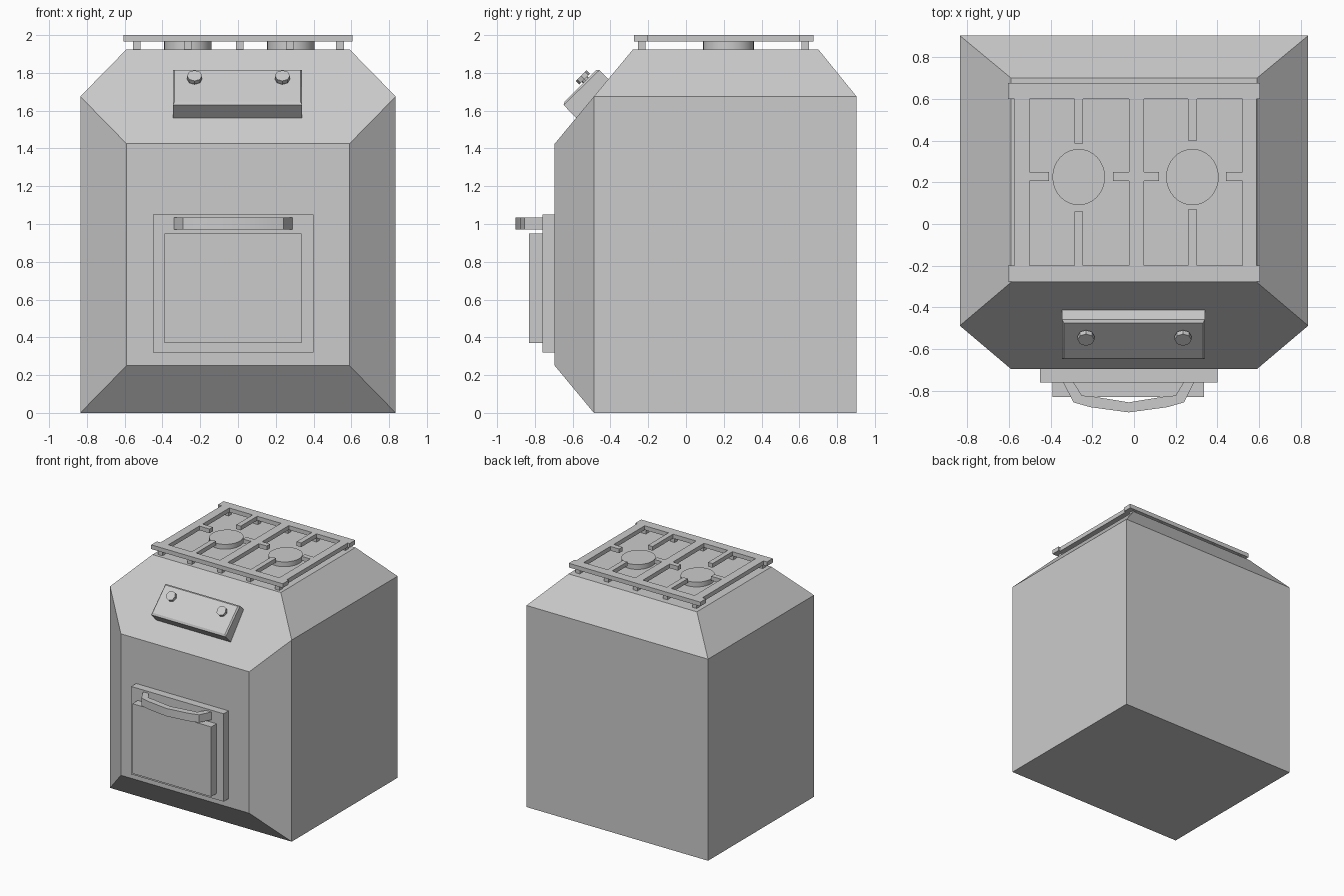
import bpy, bmesh
from math import pi
from mathutils import Matrix, Vector

if "Cube" in bpy.data.objects:
    bpy.data.objects.remove(bpy.data.objects["Cube"])


def finish(name, bm, smooth=False):
    bmesh.ops.recalc_face_normals(bm, faces=bm.faces)
    me = bpy.data.meshes.new(name)
    bm.to_mesh(me)
    bm.free()
    ob = bpy.data.objects.new(name, me)
    bpy.context.collection.objects.link(ob)
    if smooth:
        bpy.ops.object.select_all(action='DESELECT')
        ob.select_set(True)
        bpy.context.view_layer.objects.active = ob
        bpy.ops.object.shade_smooth_by_angle(angle=0.6)
    return ob


def hull(name, pts):
    bm = bmesh.new()
    for p in pts:
        bm.verts.new(p)
    bmesh.ops.convex_hull(bm, input=bm.verts)
    bmesh.ops.dissolve_limit(bm, angle_limit=0.03, verts=bm.verts, edges=bm.edges)
    return finish(name, bm)


def boxes(name, spans):
    """One object from boxes given as (x0, x1, y0, y1, z0, z1)."""
    bm = bmesh.new()
    for x0, x1, y0, y1, z0, z1 in spans:
        m = Matrix.Translation(((x0 + x1) / 2, (y0 + y1) / 2, (z0 + z1) / 2))
        m = m @ Matrix.Diagonal((x1 - x0, y1 - y0, z1 - z0, 1))
        bmesh.ops.create_cube(bm, size=1, matrix=m)
    return finish(name, bm)


def cylinder(bm, m, r, depth, sides):
    bmesh.ops.create_cone(bm, cap_ends=True, segments=sides, radius1=r,
                          radius2=r, depth=depth, matrix=m)


# Body: box with a chamfered top and a chamfered front
body = []
for s in (-1, 1):
    body += [(s * 0.835, y, z) for y in (-0.4875, 0.903) for z in (0, 1.675)]
    body += [(s * 0.59, y, 1.925) for y in (-0.28, 0.70)]
    body += [(s * 0.59, -0.695, z) for z in (0.25, 1.425)]
hull("stove_body", body)

# Oven door
boxes("door_frame", [(-0.45, 0.40, -0.76, -0.69, 0.32, 1.05)])
boxes("door_panel", [(-0.39, 0.335, -0.83, -0.755, 0.37, 0.95)])

# Door handle: curved bar swept through matching outer and inner paths
outer = [(-0.342, -0.755), (-0.29, -0.855), (-0.21, -0.878), (-0.025, -0.903),
         (0.16, -0.878), (0.24, -0.855), (0.29, -0.755)]
inner = [(-0.292, -0.755), (-0.25, -0.822), (-0.19, -0.828), (-0.025, -0.855),
         (0.14, -0.828), (0.20, -0.822), (0.24, -0.755)]
bm = bmesh.new()
rings = [[bm.verts.new((*p, z)) for p, z in
          ((o, 0.97), (i, 0.97), (i, 1.035), (o, 1.035))]
         for o, i in zip(outer, inner)]
for a, b in zip(rings, rings[1:]):
    for k in range(4):
        j = (k + 1) % 4
        bm.faces.new((a[k], a[j], b[j], b[k]))
bm.faces.new(rings[0])
bm.faces.new(rings[-1])
finish("door_handle", bm, True)

# Control panel on the slope, with a small bevel round its face
rim = [(-0.58, 1.56), (-0.648, 1.63), (-0.458, 1.815), (-0.41, 1.765)]
face = [(-0.642, 1.648), (-0.475, 1.815)]
hull("control_panel", [(x, *p) for x in (-0.345, 0.34) for p in rim]
     + [(x, *p) for x in (-0.335, 0.33) for p in face])

# Knobs: thin stem and octagonal cap
axis = Vector((0, -1, 1)).normalized()
for side, x in (("left", -0.23), ("right", 0.235)):
    bm = bmesh.new()
    base = Vector((x, -0.53, 1.76))
    for r, a, b in ((0.022, -0.01, 0.02), (0.04, 0.01, 0.036)):
        m = Matrix.Translation(base + axis * (a + b) / 2) @ Matrix.Rotation(pi / 4, 4, 'X')
        cylinder(bm, m, r, b - a, 8)
    finish("knob_" + side, bm)

# Burners
for side, x in (("left", -0.265), ("right", 0.28)):
    bm = bmesh.new()
    m = Matrix.Translation((x, 0.225, 1.943)) @ Matrix.Diagonal((1, 1.07, 1, 1))
    cylinder(bm, m, 0.126, 0.044, 32)
    finish("burner_" + side, bm, True)

# Grate: outer bars, dividers and prongs pointing at each burner
z = (1.965, 2.0)
bars = [(-0.605, 0.605, y0, y1, *z) for y0, y1 in ((-0.275, -0.20), (0.60, 0.675))]
bars += [(x0, x1, -0.20, 0.60, *z)
         for x0, x1 in ((-0.572, -0.50), (-0.025, 0.047), (0.52, 0.588))]
for x0, l, c, r, x1, f, b in ((-0.50, -0.407, -0.265, -0.10, -0.025, 0.06, 0.385),
                              (0.047, 0.12, 0.28, 0.44, 0.52, 0.07, 0.40)):
    bars += [(c - 0.021, c + 0.021, -0.20, f, *z), (c - 0.021, c + 0.021, b, 0.60, *z),
             (x0, l, 0.207, 0.25, *z), (r, x1, 0.207, 0.25, *z)]
boxes("grate", bars)

# Grate feet along the front and back bars
boxes("grate_feet", [(x - 0.02, x + 0.02, y - 0.02, y + 0.02, 1.92, 1.966)
                     for x in (-0.535, -0.265, 0.01, 0.275, 0.54)
                     for y in (-0.235, 0.632)])
